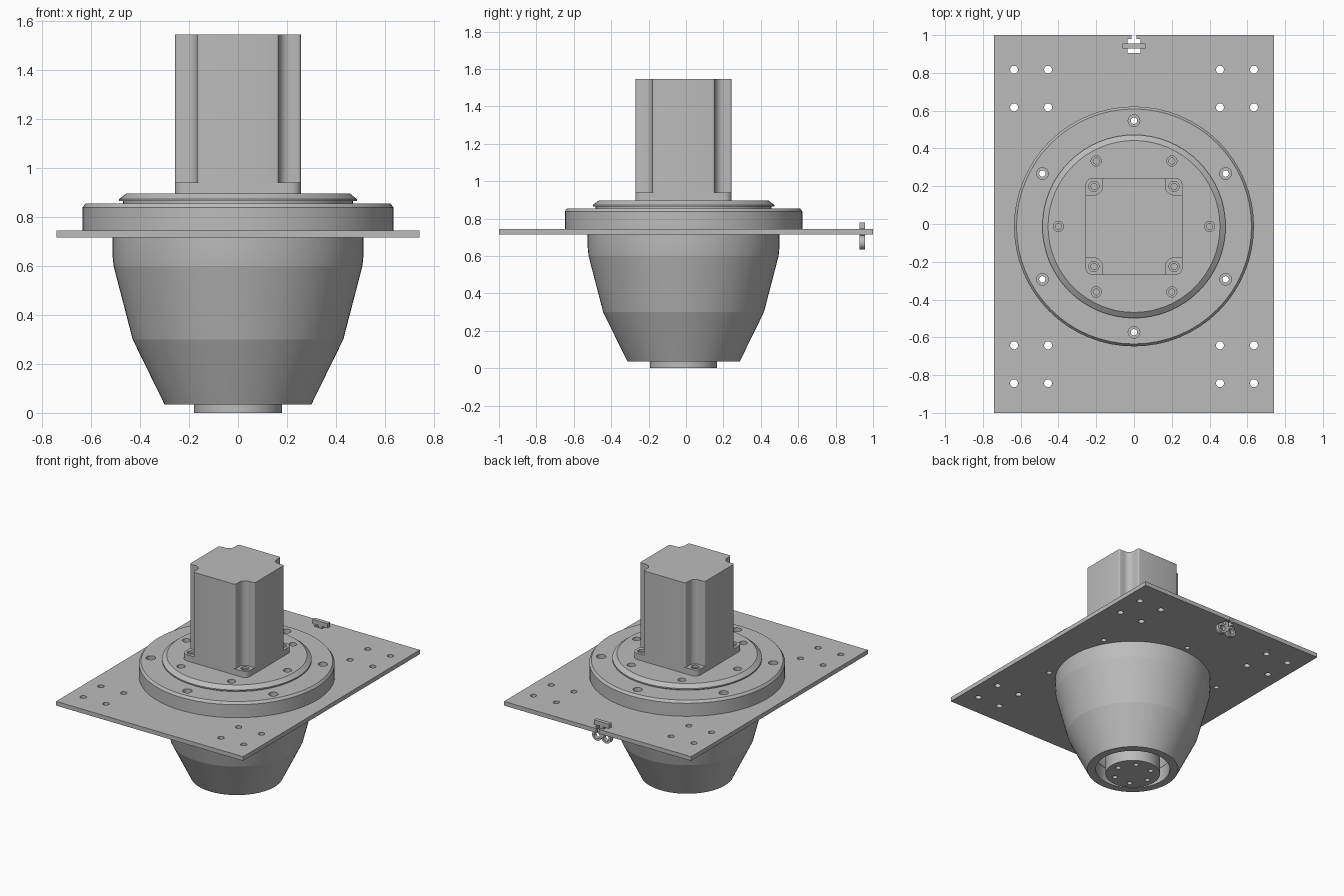
import bpy, bmesh, math
from mathutils import Matrix, Vector

if "Cube" in bpy.data.objects:
    bpy.data.objects.remove(bpy.data.objects["Cube"], do_unlink=True)

CY = -0.013          # y of the turned parts' axis
SEG = 64

grey = bpy.data.materials.new("machined_grey")
grey.use_nodes = True
colour = (0.5, 0.5, 0.5, 1)
grey.diffuse_color = colour
grey.node_tree.nodes["Principled BSDF"].inputs["Base Color"].default_value = colour


def make(name, bm):
    bmesh.ops.recalc_face_normals(bm, faces=bm.faces)
    mesh = bpy.data.meshes.new(name)
    bm.to_mesh(mesh)
    bm.free()
    obj = bpy.data.objects.new(name, mesh)
    bpy.context.collection.objects.link(obj)
    mesh.materials.append(grey)
    return obj


def activate(obj):
    bpy.ops.object.select_all(action="DESELECT")
    obj.select_set(True)
    bpy.context.view_layer.objects.active = obj


def smooth(obj, angle=8):
    activate(obj)
    bpy.ops.object.shade_smooth_by_angle(angle=math.radians(angle))


def lathe(name, profile, closed=False):
    """Spin (radius, z) points about the vertical axis."""
    bm = bmesh.new()
    verts = [bm.verts.new((r, CY, z)) for r, z in profile]
    pairs = list(zip(verts, verts[1:])) + ([(verts[-1], verts[0])] if closed else [])
    edges = [bm.edges.new(p) for p in pairs]
    bmesh.ops.spin(bm, geom=verts + edges, cent=(0, CY, 0), axis=(0, 0, 1),
                   angle=math.tau, steps=SEG, use_merge=True)
    bmesh.ops.remove_doubles(bm, verts=bm.verts, dist=0.0005)
    return make(name, bm)


def prism(name, outline, z0, z1):
    """Extrude an (x, y) outline from z0 to z1."""
    bm = bmesh.new()
    face = bm.faces.new([bm.verts.new((x, y, z0)) for x, y in outline])
    top = bmesh.ops.extrude_face_region(bm, geom=[face])["geom"]
    bmesh.ops.translate(bm, vec=(0, 0, z1 - z0),
                        verts=[v for v in top if isinstance(v, bmesh.types.BMVert)])
    return make(name, bm)


def box(bm, x0, x1, y0, y1, z0, z1):
    mid = Vector((x0 + x1, y0 + y1, z0 + z1)) / 2
    bmesh.ops.create_cube(bm, size=1, matrix=Matrix.Translation(mid)
                          @ Matrix.Diagonal((x1 - x0, y1 - y0, z1 - z0, 1)))


def drill(target, spots, radius, z0, z1, boxes=()):
    """Cut vertical holes and box slots out of a part."""
    bm = bmesh.new()
    for x, y in spots:
        bmesh.ops.create_cone(bm, cap_ends=True, segments=20, radius1=radius, radius2=radius,
                              depth=z1 - z0, matrix=Matrix.Translation((x, y, (z0 + z1) / 2)))
    for b in boxes:
        box(bm, *b)
    cutter = make("cutter", bm)
    cutter.hide_render = True
    mod = target.modifiers.new("holes", "BOOLEAN")
    mod.operation, mod.solver, mod.object = "DIFFERENCE", "EXACT", cutter
    activate(target)
    bpy.ops.object.modifier_apply(modifier=mod.name)
    bpy.data.objects.remove(cutter, do_unlink=True)


def circle(radius, start, count=6):
    return [(radius * math.cos(math.radians(start) + math.tau * i / count),
             CY + radius * math.sin(math.radians(start) + math.tau * i / count))
            for i in range(count)]


def arc(cx, cy, r, a0, a1, steps=8):
    angles = [math.radians(a0 + (a1 - a0) * i / steps) for i in range(steps + 1)]
    return [(cx + r * math.cos(a), cy + r * math.sin(a)) for a in angles]


def four_corners(corner):
    """Repeat one corner's outline around the square, then centre it on the axis."""
    out = []
    for k in range(4):
        c, s = round(math.cos(k * math.pi / 2)), round(math.sin(k * math.pi / 2))
        out += [(x * c - y * s, x * s + y * c + CY) for x, y in corner]
    return out


ring_bolts = circle(0.56, 30)

# Mounting plate with bolt holes and a T-shaped slot in the back edge
bm = bmesh.new()
box(bm, -0.74, 0.74, -1, 1, 0.715, 0.745)
plate = make("mounting_plate", bm)
plate_holes = [(sx * x, CY + sy * y) for x in (0.455, 0.635) for y in (0.63, 0.83)
               for sx in (-1, 1) for sy in (-1, 1)]
drill(plate, plate_holes, 0.021, 0.6, 0.9)
drill(plate, ring_bolts, 0.017, 0.6, 0.9,
      [(-0.034, 0.034, 0.905, 0.98, 0.6, 0.9)])
drill(plate, [], 0, 0, 0, [(-0.012, 0.012, 0.95, 1.1, 0.6, 0.9)])
smooth(plate, 30)

# Hollow bowl housing under the plate
smooth(lathe("bowl_housing", [
    (0.513, 0.715), (0.513, 0.65), (0.508, 0.6), (0.43, 0.3), (0.3, 0.035),
    (0.245, 0.035), (0.245, 0.14), (0.37, 0.3), (0.45, 0.6), (0.45, 0.715)], closed=True))

# Output shaft with a ring of bolt holes in its lower face
shaft = lathe("output_shaft", [(0, 0), (0.18, 0), (0.18, 0.715), (0, 0.715)])
drill(shaft, circle(0.125, 0), 0.017, -0.1, 0.06)
smooth(shaft, 25)

# Wide flange ring with counterbored through holes
ring = lathe("flange_ring", [(0.44, 0.745), (0.635, 0.745), (0.635, 0.838), (0.622, 0.855),
                             (0.44, 0.855)], closed=True)
drill(ring, ring_bolts, 0.017, 0.6, 1)
drill(ring, ring_bolts, 0.031, 0.815, 1)
smooth(ring, 25)

# Upper cover with tapered edge and counterbored holes
cover = lathe("top_cover", [(0, 0.745), (0.47, 0.745), (0.47, 0.864), (0.485, 0.864),
                            (0.485, 0.873), (0.455, 0.896), (0, 0.896)])
cover_bolts = circle(0.4, 0)
drill(cover, cover_bolts, 0.027, 0.872, 1)
drill(cover, cover_bolts, 0.016, 0.8, 0.9)
smooth(cover, 25)

# Motor base with rounded corners and screw holes
S, N, F, E = 0.257, 0.167, 0.045, 0.012
base = prism("motor_base", four_corners(arc(S - 0.04, S - 0.04, 0.04, 0, 90)), 0.896, 0.94)
motor_screws = [(sx * 0.212, CY + sy * 0.212) for sx in (-1, 1) for sy in (-1, 1)]
drill(base, motor_screws, 0.027, 0.925, 1)
drill(base, motor_screws, 0.016, 0.9, 0.95)
smooth(base, 25)

# Motor body with a concave channel down each corner
corner = (arc(S - E, N - E, E, 0, 90, 4) + arc(N + F, N + F, F, 270, 180)
          + arc(N - E, S - E, E, 0, 90, 4))
smooth(prism("motor_body", four_corners(corner), 0.94, 1.545), 25)

# Cable clip: a bar above the slot, a stem through it and two rings below
bm = bmesh.new()
box(bm, -0.06, 0.06, 0.928, 0.956, 0.747, 0.778)
box(bm, -0.014, 0.014, 0.928, 0.956, 0.67, 0.747)
for side in (-1, 1):
    rim = [(side * 0.037 + r * math.cos(math.tau * i / 24), y, 0.672 + r * math.sin(math.tau * i / 24))
           for r, y in ((0.037, 0.928), (0.037, 0.956), (0.021, 0.956), (0.021, 0.928))
           for i in range(24)]
    v = [bm.verts.new(p) for p in rim]
    for loop in range(4):
        for i in range(24):
            j, a, b = (i + 1) % 24, loop * 24, (loop + 1) % 4 * 24
            bm.faces.new((v[a + i], v[a + j], v[b + j], v[b + i]))
smooth(make("cable_clip", bm), 30)
